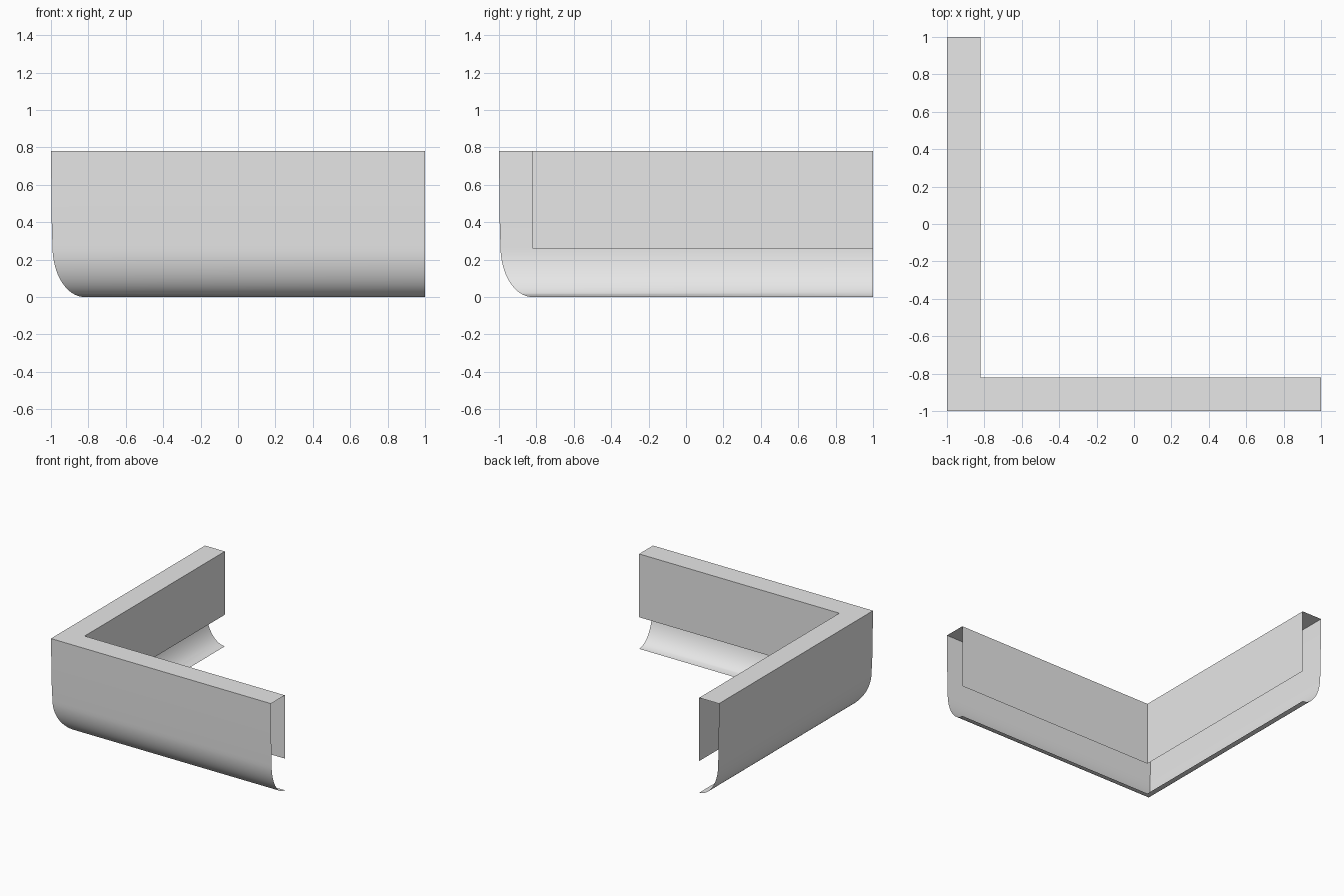
import bpy, math

if "Cube" in bpy.data.objects:
    bpy.data.objects.remove(bpy.data.objects["Cube"])

# Trim cross-section: (inward offset, height), open thin sheet
profile = [(0.18, 0.26), (0.18, 0.78), (0.0, 0.78), (0.004, 0.4)]
steps = 16
for i in range(steps + 1):
    a = math.pi / 2 * i / steps
    profile.append((0.18 - 0.172 * math.cos(a), 0.27 * (1 - math.sin(a))))

# Sweep along the L: back end, mitred corner, right end
verts, faces = [], []
for d, z in profile:
    verts += [(-1 + d, 1, z), (-1 + d, -1 + d, z), (1, -1 + d, z)]
for i in range(len(profile) - 1):
    for s in range(2):
        a = 3 * i + s
        faces.append((a, a + 1, a + 4, a + 3))

mesh = bpy.data.meshes.new("corner_trim")
mesh.from_pydata(verts, [], faces)
mesh.flip_normals()
mesh.update()
# Top faces must point up
if max(mesh.polygons, key=lambda p: p.center.z).normal.z < 0:
    mesh.flip_normals()
trim = bpy.data.objects.new("corner_trim", mesh)
bpy.context.collection.objects.link(trim)

# Single light grey colour
grey = bpy.data.materials.new("light grey")
grey.diffuse_color = (0.8, 0.8, 0.8, 1)
grey.use_nodes = True
grey.node_tree.nodes["Principled BSDF"].inputs["Base Color"].default_value = grey.diffuse_color
mesh.materials.append(grey)

bpy.context.view_layer.objects.active = trim
trim.select_set(True)
bpy.ops.object.shade_smooth_by_angle(angle=math.radians(30))
